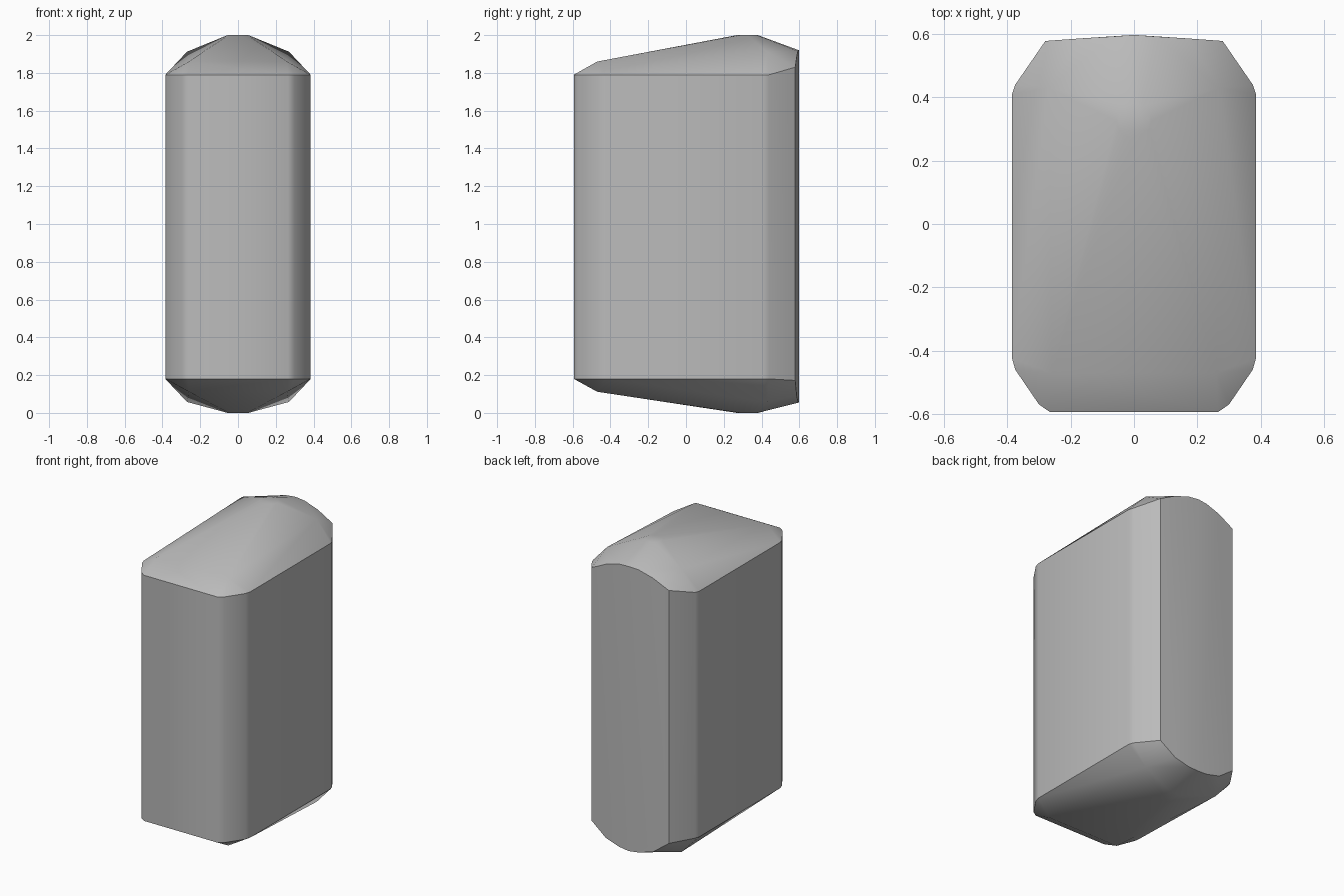
import bpy
import bmesh
import math

cube = bpy.data.objects.get("Cube")
if cube:
    bpy.data.objects.remove(cube, do_unlink=True)

grey = bpy.data.materials.new("plain_grey")
grey.use_nodes = True
colour = (0.5, 0.5, 0.5, 1)
grey.diffuse_color = colour
grey.node_tree.nodes["Principled BSDF"].inputs["Base Color"].default_value = colour

# Half outline of the upright walls, with softened corners (x, y)
WALL = [(0.265, -0.594), (0.3, -0.57), (0.375, -0.46), (0.385, -0.425),
        (0.385, 0.41), (0.375, 0.44)]
BACK_CORNER = (0.28, 0.578)


def mirrored(points):
    return [(s * x, y, z) for x, y, z in points for s in (1, -1)]


def cap(edge, corner, rim, shoulder, front, peak):
    """Points of one end cap; the values are heights."""
    pts = [(x, y, edge) for x, y in WALL]
    pts.append((*BACK_CORNER, corner))
    # Arched back rim
    pts += [(x, y, z) for (x, y), z in zip([(0.17, 0.586), (0.07, 0.592), (0, 0.597)], rim)]
    # Shoulder ridges and front ridge
    pts += [(0.27, 0.43, shoulder), (0.26, -0.47, front)]
    # Small round peak
    for i in range(12):
        a = math.tau * i / 12
        pts.append((0.055 * math.cos(a), 0.325 + 0.055 * math.sin(a), peak))
    return mirrored(pts)


points = cap(1.79, 1.83, (1.885, 1.915, 1.92), 1.912, 1.86, 2.0)
points += cap(0.18, 0.172, (0.09, 0.062, 0.055), 0.058, 0.112, 0.0)

# Wrap the faceted body around both caps
bm = bmesh.new()
for p in points:
    bm.verts.new(p)
bmesh.ops.remove_doubles(bm, verts=bm.verts, dist=0.0005)
hull = bmesh.ops.convex_hull(bm, input=bm.verts)
loose = [v for v in bm.verts if not v.link_faces]
bmesh.ops.delete(bm, geom=loose, context='VERTS')
bmesh.ops.dissolve_limit(bm, angle_limit=math.radians(0.5), verts=bm.verts, edges=bm.edges)
bmesh.ops.recalc_face_normals(bm, faces=bm.faces)

mesh = bpy.data.meshes.new("body")
bm.to_mesh(mesh)
bm.free()
mesh.materials.append(grey)
body = bpy.data.objects.new("body", mesh)
bpy.context.collection.objects.link(body)
bpy.context.view_layer.objects.active = body
body.select_set(True)
bpy.ops.object.shade_smooth_by_angle(angle=math.radians(35))
